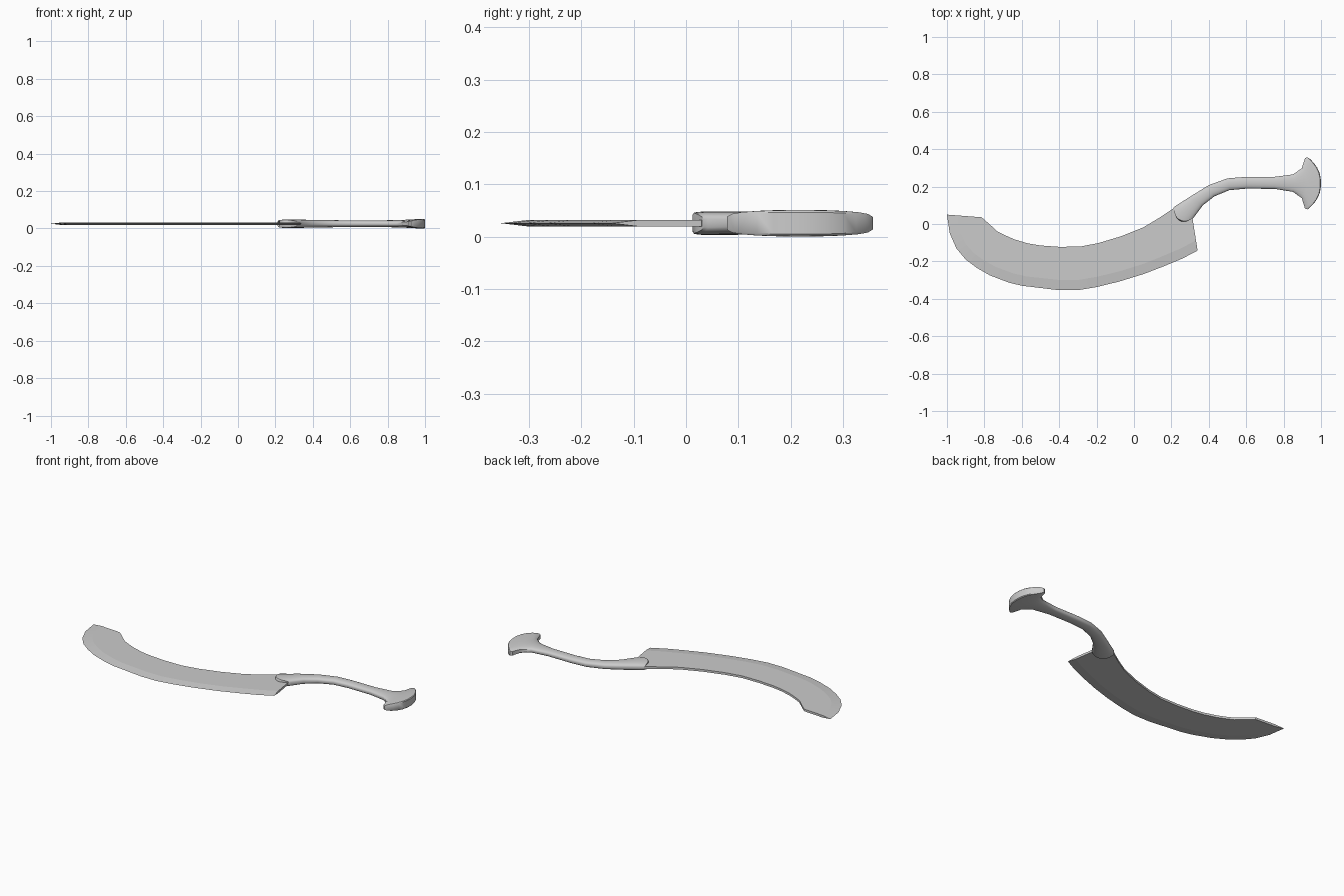
import bpy, math
from mathutils import Vector

ZC = 0.0255


def make(name, verts, faces, angle):
    me = bpy.data.meshes.new(name)
    me.from_pydata(verts, [], faces)
    ob = bpy.data.objects.new(name, me)
    bpy.context.collection.objects.link(ob)
    bpy.ops.object.select_all(action='DESELECT')
    ob.select_set(True)
    bpy.context.view_layer.objects.active = ob
    bpy.ops.object.mode_set(mode='EDIT')
    bpy.ops.mesh.select_all(action='SELECT')
    bpy.ops.mesh.normals_make_consistent(inside=False)
    bpy.ops.object.mode_set(mode='OBJECT')
    bpy.ops.object.shade_smooth_by_angle(angle=math.radians(angle))
    return ob


def skin(n_st, n):
    """Quads joining successive rings of n points."""
    return [(s * n + i, s * n + (i + 1) % n, (s + 1) * n + (i + 1) % n, (s + 1) * n + i)
            for s in range(n_st - 1) for i in range(n)]


# Blade: spine x, y and cutting edge x, y from tip to base
BLADE = [
    (-0.815, 0.036, -1.0, 0.05), (-0.785, 0.01, -0.985, -0.05), (-0.755, -0.017, -0.95, -0.13),
    (-0.73, -0.04, -0.90, -0.19), (-0.69, -0.06, -0.84, -0.235), (-0.64, -0.082, -0.77, -0.275),
    (-0.57, -0.103, -0.67, -0.313), (-0.50, -0.115, -0.60, -0.33), (-0.40, -0.122, -0.40, -0.354),
    (-0.29, -0.121, -0.30, -0.354), (-0.19, -0.102, -0.20, -0.337), (-0.07, -0.066, -0.08, -0.308),
    (0.05, -0.018, 0.05, -0.268), (0.13, 0.03, 0.16, -0.226), (0.22, 0.09, 0.26, -0.184),
    (0.313, 0.03, 0.34, -0.142),
]
H = 0.0065
verts = []
for sx, sy, ex, ey in BLADE:
    s, e = Vector((sx, sy)), Vector((ex, ey))
    b = e + (s - e).normalized() * 0.055
    verts += [(s.x, s.y, ZC + H), (b.x, b.y, ZC + H), (e.x, e.y, ZC),
              (b.x, b.y, ZC - H), (s.x, s.y, ZC - H)]
faces = skin(len(BLADE), 5)
for o in (0, (len(BLADE) - 1) * 5):
    faces += [(o, o + 1, o + 3, o + 4), (o + 1, o + 2, o + 3)]
make("blade", verts, faces, 5)

# Handle: upper x, y, lower x, y, half thickness, bulge along axis, squareness
HANDLE = [
    (0.222, 0.086, 0.312, 0.030, 0.016, -0.046, 0.5),
    (0.212, 0.088, 0.320, 0.034, 0.021, -0.044, 0.5),
    (0.218, 0.094, 0.325, 0.042, 0.0225, -0.036, 0.5),
    (0.300, 0.146, 0.368, 0.100, 0.022, 0, 0.6),
    (0.400, 0.208, 0.430, 0.148, 0.020, 0, 0.7),
    (0.500, 0.244, 0.510, 0.181, 0.019, 0, 0.7),
    (0.600, 0.252, 0.600, 0.189, 0.018, 0, 0.7),
    (0.750, 0.252, 0.750, 0.188, 0.018, 0, 0.7),
    (0.850, 0.265, 0.850, 0.172, 0.0195, 0.01, 0.6),
    (0.897, 0.298, 0.897, 0.138, 0.023, 0.03, 0.45),
    (0.914, 0.352, 0.914, 0.083, 0.0255, 0.055, 0.35),
    (0.926, 0.357, 0.926, 0.078, 0.025, 0.07, 0.35),
    (0.936, 0.352, 0.936, 0.084, 0.021, 0.064, 0.35),
]
N = 24
verts = []
for ax, ay, bx, by, hz, bulge, sq in HANDLE:
    a, b = Vector((ax, ay)), Vector((bx, by))
    mid, half = (a + b) / 2, (b - a) / 2
    fwd = Vector((-half.y, half.x)).normalized()
    for i in range(N):
        ang = 2 * math.pi * (i + 0.5) / N
        t, sn = math.cos(ang) / math.cos(math.pi / N), math.sin(ang)
        p = mid + half * t + fwd * bulge * (1 - abs(t) ** 2.4)
        verts.append((p.x, p.y, ZC + math.copysign(hz * abs(sn) ** sq, sn)))
faces = skin(len(HANDLE), N)
# end caps as strips so they follow the bulge
for o in (0, (len(HANDLE) - 1) * N):
    faces += [(o + i, o + i + 1, o + N - 2 - i, o + N - 1 - i) for i in range(N // 2 - 1)]
make("handle", verts, faces, 40)
